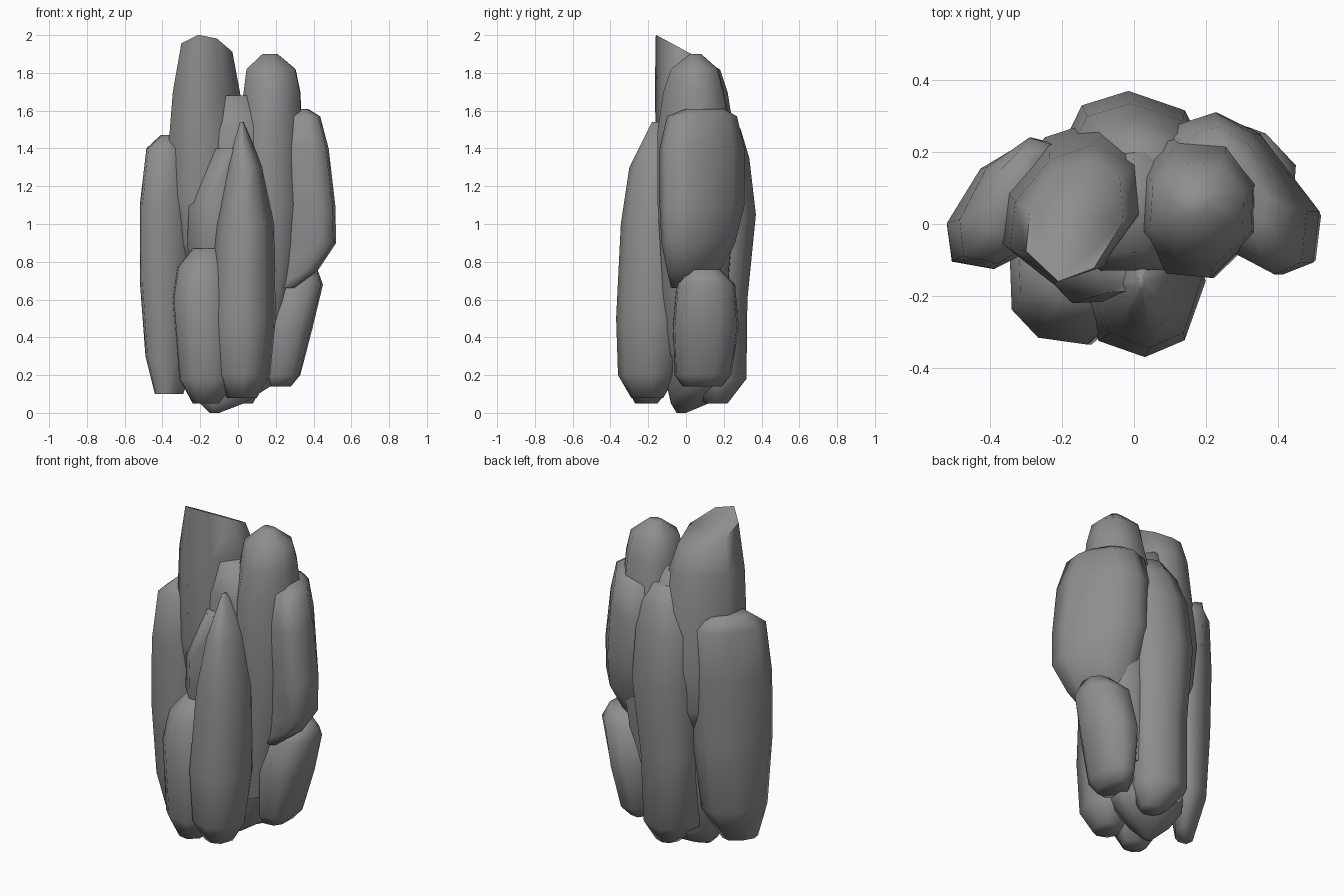
import bpy, bmesh, math, random

# Dark grey stone
stone = bpy.data.materials.new("stone")
stone.diffuse_color = (0.27, 0.27, 0.27, 1)


def column(name, seed, rings, sides=8, tilt=0.0, shear=0.0, phase=0.5):
    """Loft an irregular rock column; each ring is (z, x0, x1, y0, y1)."""
    rnd = random.Random(seed)
    outline = []
    for i in range(sides):
        a = 2 * math.pi * (i + rnd.uniform(-0.2, 0.2) + phase) / sides
        outline.append((math.cos(a), math.sin(a) + shear * math.cos(a)))
    # stretch the outline so it fills its bounding box exactly
    xs, ys = [p[0] for p in outline], [p[1] for p in outline]
    unit = [((x - min(xs)) / (max(xs) - min(xs)),
             (y - min(ys)) / (max(ys) - min(ys))) for x, y in outline]
    bm = bmesh.new()
    loops = []
    for k, (z, x0, x1, y0, y1) in enumerate(rings):
        slope = tilt if k == len(rings) - 1 else 0.0
        loops.append([bm.verts.new((x0 + u * (x1 - x0), y0 + v * (y1 - y0),
                                    z + slope * (v - 0.5) * (y1 - y0)))
                      for u, v in unit])
    for low, high in zip(loops, loops[1:]):
        for i in range(sides):
            j = (i + 1) % sides
            bm.faces.new((low[i], low[j], high[j], high[i]))
    bm.faces.new(loops[0][::-1])
    bm.faces.new(loops[-1])
    mesh = bpy.data.meshes.new(name)
    bm.to_mesh(mesh)
    bm.free()
    mesh.materials.append(stone)
    obj = bpy.data.objects.new(name, mesh)
    bpy.context.collection.objects.link(obj)
    bpy.ops.object.select_all(action='DESELECT')
    obj.select_set(True)
    bpy.context.view_layer.objects.active = obj
    bpy.ops.object.shade_smooth_by_angle(angle=math.radians(75))


# Inner core, touching the ground
column("rock_core", 1, [
    (0.00, -.15, -.10, -.05, .00), (0.05, -.20, .03, -.08, .12),
    (0.14, -.25, .17, -.10, .20), (0.50, -.28, .25, -.13, .22),
    (1.20, -.25, .28, -.13, .25), (1.50, -.20, .20, -.13, .23),
    (1.68, -.12, .08, -.08, .18)])

# Front columns
column("rock_front_centre", 2, [
    (0.08, -.06, .10, -.29, -.12), (0.20, -.13, .17, -.36, -.05),
    (0.50, -.16, .20, -.37, .00), (1.00, -.12, .19, -.345, .00),
    (1.30, -.06, .13, -.30, .00), (1.54, .01, .03, -.18, -.14)], phase=0)
column("rock_front_left", 3, [
    (0.05, -.24, -.10, -.27, -.15), (0.18, -.31, .00, -.335, -.05),
    (0.60, -.345, .00, -.335, .00), (0.77, -.32, -.02, -.29, .00),
    (0.87, -.24, -.06, -.22, -.05)])
column("rock_front_middle", 4, [
    (0.72, -.22, .00, -.18, .05), (0.88, -.27, .03, -.21, .05),
    (1.10, -.26, .05, -.22, .05), (1.40, -.12, .05, -.19, .00)])

# Left flank
column("rock_left", 5, [
    (0.10, -.44, -.29, -.08, .08), (0.30, -.49, -.22, -.115, .19),
    (0.70, -.52, -.18, -.125, .22), (1.10, -.52, -.17, -.125, .24),
    (1.40, -.485, -.20, -.11, .24), (1.47, -.41, -.28, -.03, .20)],
    shear=0.6)

# Tall left spire with a slanted top
column("rock_tall_left", 6, [
    (0.75, -.28, .00, -.08, .22), (0.90, -.35, .04, -.12, .27),
    (1.15, -.38, .05, -.15, .29), (1.45, -.365, .05, -.16, .26),
    (1.70, -.345, .01, -.165, .22), (1.91, -.30, -.03, -.16, .18)],
    tilt=-0.54, shear=0.3)

# Tall right spire
column("rock_tall_right", 7, [
    (0.30, .00, .22, -.08, .20), (0.60, .00, .28, -.12, .22),
    (1.10, -.01, .36, -.15, .26), (1.50, .00, .34, -.15, .24),
    (1.70, .03, .33, -.12, .20), (1.82, .045, .305, -.08, .17),
    (1.90, .13, .21, .02, .08)])

# Right flank, upper and lower
column("rock_right_upper", 8, [
    (0.66, .14, .30, -.08, .15), (0.75, .13, .42, -.10, .19),
    (0.90, .10, .52, -.13, .26), (1.10, .07, .515, -.14, .31),
    (1.40, .08, .48, -.14, .31), (1.57, .12, .435, -.10, .27),
    (1.61, .20, .37, .00, .20)], shear=-0.6)
column("rock_right_lower", 9, [
    (0.14, .14, .28, -.02, .19), (0.20, .12, .33, -.06, .24),
    (0.45, .10, .395, -.07, .28), (0.68, .14, .45, -.05, .26),
    (0.76, .27, .42, .02, .18)])

# Back columns
column("rock_back_centre", 10, [
    (0.05, -.06, .08, .10, .22), (0.18, -.20, .14, .02, .32),
    (0.60, -.20, .16, .02, .325), (1.05, -.22, .20, .02, .37),
    (1.35, -.20, .19, .02, .335), (1.50, -.14, .16, .04, .29),
    (1.60, -.06, .10, .05, .23)], phase=0)
